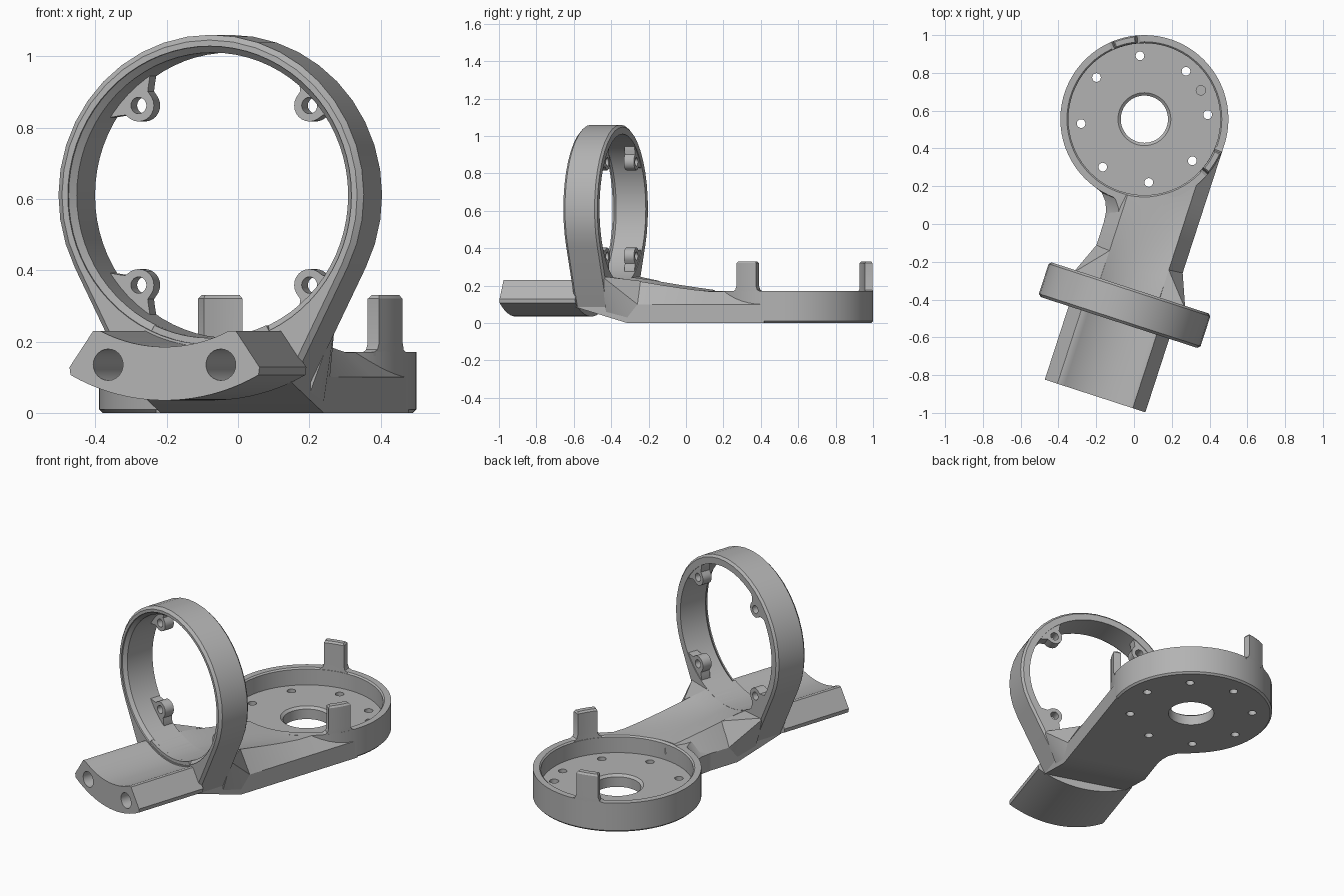
import bpy, bmesh
from math import sin, cos, pi, radians, sqrt, acos, atan2
from mathutils import Matrix, Vector

if bpy.data.objects.get("Cube"):
    bpy.data.objects.remove(bpy.data.objects["Cube"])

grey = bpy.data.materials.new("grey plastic")
grey.use_nodes = True
GREY = (0.45, 0.45, 0.45, 1)
grey.diffuse_color = GREY
grey.node_tree.nodes["Principled BSDF"].inputs["Base Color"].default_value = GREY

# Frames: the arm and ring are turned about z, the dish has its own centre
ARM = Matrix.Translation((-0.05, -0.43, 0)) @ Matrix.Rotation(radians(-18), 4, 'Z')
DISH = Matrix.Translation((0.055, 0.555, 0))
RING_Z = 0.61
BORE = 0.40


def finish(name, bm, frame):
    bmesh.ops.recalc_face_normals(bm, faces=bm.faces[:])
    mesh = bpy.data.meshes.new(name)
    bm.to_mesh(mesh)
    bm.free()
    mesh.transform(frame)
    mesh.materials.append(grey)
    obj = bpy.data.objects.new(name, mesh)
    bpy.context.collection.objects.link(obj)
    return obj


def loft(name, sections, frame):
    """Skin a list of equal-length closed sections and cap both ends."""
    bm = bmesh.new()
    loops = [[bm.verts.new(p) for p in s] for s in sections]
    n = len(loops[0])
    for a, b in zip(loops, loops[1:]):
        for i in range(n):
            j = (i + 1) % n
            bm.faces.new((a[i], a[j], b[j], b[i]))
    bm.faces.new(loops[0])
    bm.faces.new(loops[-1])
    return finish(name, bm, frame)


def hull(name, points, frame):
    bm = bmesh.new()
    for p in points:
        bm.verts.new(p)
    bmesh.ops.convex_hull(bm, input=bm.verts[:])
    return finish(name, bm, frame)


def disc(r, z, n=72, x=0, y=0):
    return [(x + r * cos(2 * pi * i / n), y + r * sin(2 * pi * i / n), z) for i in range(n)]


def upright(outline, y):
    return [(x, y, z) for x, z in outline]


def circle(r, cx, cz, n=24):
    return [(cx + r * cos(2 * pi * i / n), cz + r * sin(2 * pi * i / n)) for i in range(n)]


def rod(name, r, x, z, y0, y1, n=24):
    return loft(name, [upright(circle(r, x, z, n), y) for y in (y0, y1)], ARM)


def cut(obj, cutters):
    for c in cutters:
        mod = obj.modifiers.new("cut", 'BOOLEAN')
        mod.operation = 'DIFFERENCE'
        mod.solver = 'EXACT'
        mod.object = c
    bpy.context.view_layer.update()
    mesh = bpy.data.meshes.new_from_object(obj.evaluated_get(bpy.context.evaluated_depsgraph_get()))
    obj.modifiers.clear()
    obj.data = mesh


# Cutters for the dish: stepped recess, centre hole, bolt circle, blind pocket
recess = loft("recess_cutter", [disc(0.402, 0.07), disc(0.402, 0.162), disc(0.412, 0.172),
                                disc(0.412, 0.4)], DISH)
centre = loft("centre_cutter", [disc(0.125, -0.1), disc(0.125, 0.058), disc(0.14, 0.07),
                                disc(0.14, 0.1)], DISH)
dish_cutters = [recess, centre]
for k in range(8):
    a = radians(4 + 45 * k)
    dish_cutters.append(loft("bolt_cutter", [disc(0.023, z, 20, 0.336 * cos(a), 0.336 * sin(a))
                                             for z in (-0.1, 0.1)], DISH))
a = radians(27)
dish_cutters.append(loft("pocket_cutter", [disc(0.025, z, 20, 0.336 * cos(a), 0.336 * sin(a))
                                           for z in (0.045, 0.1)], DISH))

# Round dish
dish = loft("dish", [disc(0.435, 0), disc(0.445, 0.01), disc(0.445, 0.17)], DISH)
cut(dish, dish_cutters)


# Arm: bevelled beam whose top changes from a hollow to a flat
def arm_section(y, bottom, hollow):
    top = []
    for i in range(13):
        x = 0.165 - 0.33 * i / 12
        dip = RING_Z - sqrt(BORE ** 2 - x * x)
        top.append((x, 0.169 + (dip - 0.169) * hollow))
    return upright([(-0.24, 0.1), (-0.24, bottom), (0.24, bottom), (0.24, 0.1)] + top, y)


spans = [(-0.09, 0.085, 1), (0.09, 0.032, 1), (0.2, 0, 0.8)]
spans += [(0.2 + 0.44 * t, 0, 0.8 * (1 - t) ** 1.2) for t in (0.2, 0.4, 0.6, 0.8, 1)]
arm = loft("arm", [arm_section(*s) for s in spans + [(0.97, 0, 0)]], ARM)
bore = rod("bore_cutter", BORE, 0, RING_Z, -0.3, 0.0949, 72)
cut(arm, dish_cutters + [bore])

# Curved web between the arm and the dish
low = [(-0.24, 0.38), (-0.246, 0.44), (-0.265, 0.49), (-0.3, 0.53), (-0.37, 0.558), (-0.3, 0.66), (-0.1, 0.6)]
high = [(-0.165, 0.36), (-0.172, 0.43), (-0.19, 0.48), (-0.22, 0.52), (-0.29, 0.55), (-0.3, 0.66), (-0.1, 0.6)]
web = loft("web", [[(x, y, z) for x, y in outline]
                   for outline, z in ((low, 0), (low, 0.1), (high, 0.169))], ARM)
cut(web, dish_cutters)

# Upright ring with tangent legs running down to the arm
R = 0.45
foot_x, foot_z = 0.24, 0.085 - RING_Z
start = atan2(foot_z, foot_x) + acos(R / sqrt(foot_x ** 2 + foot_z ** 2))
steps = 26
outline = [(foot_x, foot_z)]
for i in range(steps + 1):
    t = start + (pi - 2 * start) * i / steps
    outline.append((R * cos(t), R * sin(t)))
outline.append((-foot_x, foot_z))
ring = loft("ring", [upright([(x * s, RING_Z + z * s) for x, z in outline], y)
                     for y, s in ((-0.096, 0.967), (-0.082, 1), (0.084, 1), (0.096, 0.973))], ARM)
ring_bore = loft("ring_bore_cutter", [upright(circle(r, 0, RING_Z, 72), y) for r, y in
                                      ((0.418, -0.2), (0.418, -0.088), (BORE, -0.07), (BORE, 0.2))], ARM)
cut(ring, [ring_bore])

# Gussets behind the ring legs
for side, word in ((1, "left"), (-1, "right")):
    pts = [(0.24, 0.08, 0.06), (0.312, 0.08, 0.25), (0.165, 0.08, 0.244), (0.245, 0.08, 0.1),
           (0.24, 0.257, 0.1), (0.165, 0.25, 0.225), (0.24, 0.2, 0.03), (0.165, 0.2, 0.05)]
    hull(word + "_gusset", [(side * x, y, z) for x, y, z in pts], ARM)

# Four screw ears inside the back of the ring
ear = [(0.415, -0.1), (0.393, -0.085), (0.375, -0.06), (0.365, -0.047)]
ear += [(0.356 - 0.045 * cos(t), 0.045 * sin(t)) for t in [radians(-75 + 15 * i) for i in range(11)]]
ear += [(x, -y) for x, y in reversed(ear[:4])]
for k, word in enumerate(("upper_left", "upper_right", "lower_right", "lower_left")):
    c, s = cos(pi / 4 + k * pi / 2), sin(pi / 4 + k * pi / 2)
    pts = [(r * c - t * s, RING_Z + r * s + t * c) for r, t in ear]
    lug = loft(word + "_ear", [upright(pts, y) for y in (0.035, 0.092)], ARM)
    cutter = rod("screw_cutter", 0.023, 0.356 * c, RING_Z + 0.356 * s, -0.1, 0.2, 20)
    cut(lug, [cutter])
    bpy.data.objects.remove(cutter)


# Cradle in front: a thick arc concentric with the ring
def arc(r, half, n):
    return [(half * (1 - 2 * i / n), RING_Z - sqrt(r * r - (half * (1 - 2 * i / n)) ** 2))
            for i in range(n + 1)]


profile = arc(0.425, 0.19, 20) + [(-0.21, 0.23), (-0.28, 0.128)]
profile += arc(0.575, 0.277, 20)[::-1] + [(0.28, 0.128), (0.21, 0.23)]
cradle = loft("cradle", [upright(profile, y) for y in (-0.505, -0.08)], ARM)
sockets = [rod("socket_cutter", 0.044, x, 0.135, -0.6, -0.15) for x in (-0.166, 0.166)]
cut(cradle, sockets)


# Two tabs on the dish rim, flared at the foot and bevelled at the tip
def tab_section(half, r0, r1, z, mid):
    ts = [radians(mid - half + 2 * half * i / 4) for i in range(5)]
    return ([(r1 * cos(t), r1 * sin(t), z) for t in ts] +
            [(r0 * cos(t), r0 * sin(t), z) for t in reversed(ts)])


for mid, word in ((104, "back"), (-32, "side")):
    loft(word + "_tab", [tab_section(h, r0, r1, z, mid) for h, r0, r1, z in
                         ((11, 0.403, 0.445, 0.16), (11, 0.403, 0.445, 0.17), (9, 0.403, 0.445, 0.177),
                          (8, 0.403, 0.445, 0.197), (8, 0.403, 0.445, 0.32),
                          (7, 0.411, 0.438, 0.33))], DISH)

# Remove the cutters and shade the rounded faces
for c in dish_cutters + sockets + [bore, ring_bore]:
    bpy.data.objects.remove(c)
bpy.ops.object.select_all(action='DESELECT')
for obj in bpy.context.collection.objects:
    if obj.type == 'MESH' and grey.name in obj.data.materials:
        obj.select_set(True)
        bpy.context.view_layer.objects.active = obj
bpy.ops.object.shade_smooth_by_angle(angle=radians(25))
